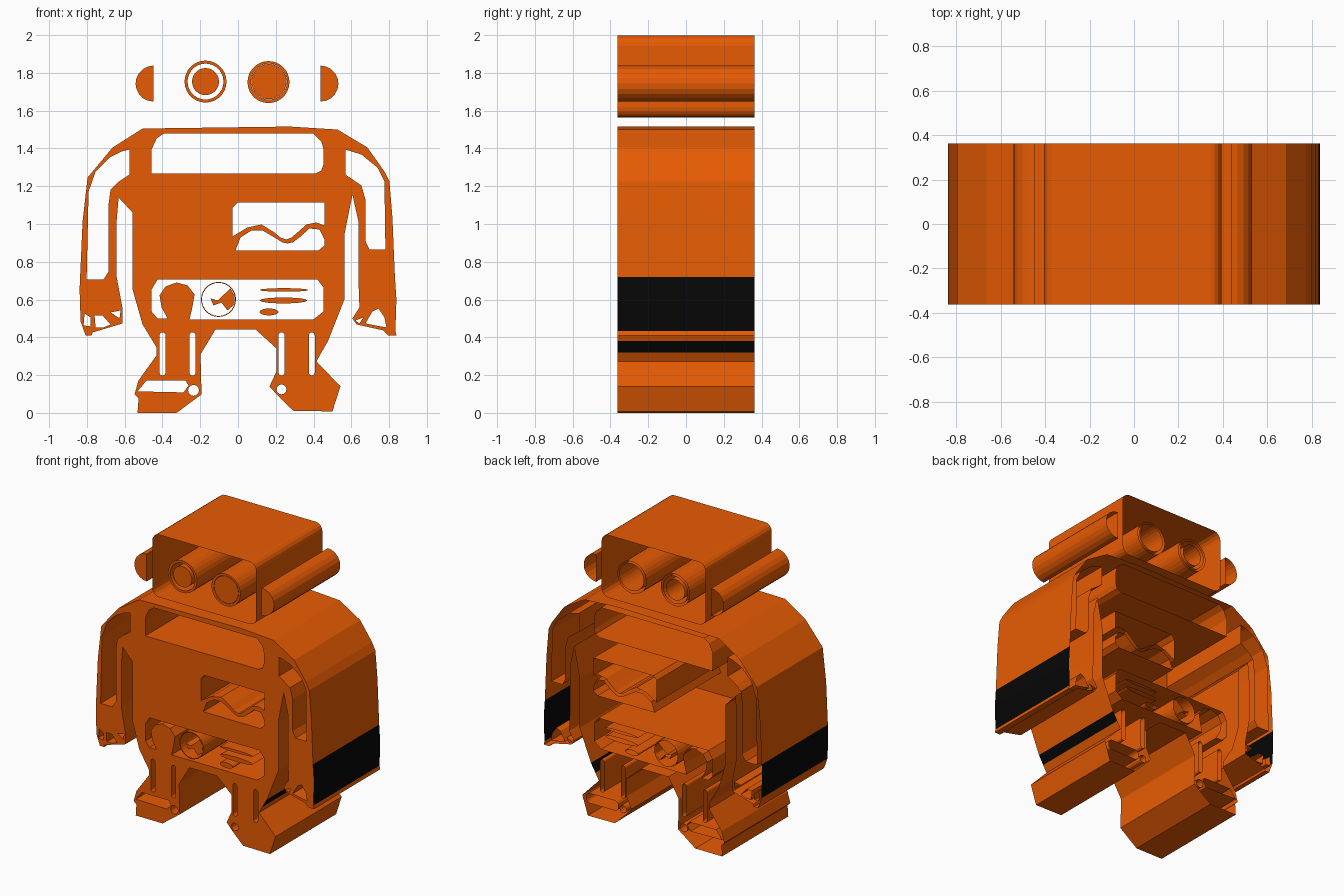
import bpy, bmesh, math
from mathutils import Vector

if "Cube" in bpy.data.objects:
    bpy.data.objects.remove(bpy.data.objects["Cube"])

orange = bpy.data.materials.new("orange")
orange.diffuse_color = (0.80, 0.105, 0.001, 1)
orange.use_nodes = True
orange.node_tree.nodes["Principled BSDF"].inputs["Base Color"].default_value = orange.diffuse_color
black = bpy.data.materials.new("black")
black.diffuse_color = (0.002, 0.002, 0.002, 1)
black.use_nodes = True
black.node_tree.nodes["Principled BSDF"].inputs["Base Color"].default_value = black.diffuse_color

FRONT, BACK = -0.363, 0.363
UNIT, CX, GROUND = 189.0, 238.5, 413.5      # profile drawing units -> model units


def oval(cx, cz, rx, rz=None, n=28):
    rz = rz or rx
    return [(cx + rx * math.cos(2 * math.pi * i / n),
             cz + rz * math.sin(2 * math.pi * i / n)) for i in range(n)]


def rounded(x0, z0, x1, z1, r, n=4):
    pts = []
    corners = ((x1 - r, z1 - r), (x0 + r, z1 - r), (x0 + r, z0 + r), (x1 - r, z0 + r))
    for k, (cx, cz) in enumerate(corners):
        for i in range(n + 1):
            a = math.pi / 2 * (k + i / n)
            pts.append((cx + r * math.cos(a), cz + r * math.sin(a)))
    return pts


def sheet_part(name, outline, holes=(), cap=True):
    """Front sheet with holes, every rim drawn straight back; rear left open."""
    bm = bmesh.new()
    rims = []
    for loop in [outline, *holes]:
        vs = [bm.verts.new(((x - CX) / UNIT, FRONT, (GROUND - z) / UNIT)) for x, z in loop]
        rims += [bm.edges.new((vs[i - 1], vs[i])) for i in range(len(vs))]
    if cap:
        bmesh.ops.triangle_fill(bm, edges=rims, use_beauty=True, normal=Vector((0, -1, 0)))
    new = bmesh.ops.extrude_edge_only(bm, edges=rims)["geom"]
    for v in new:
        if isinstance(v, bmesh.types.BMVert):
            v.co.y = BACK
    bmesh.ops.recalc_face_normals(bm, faces=bm.faces[:])
    if sum(f.normal.y * f.calc_area() for f in bm.faces) > 0:
        bmesh.ops.reverse_faces(bm, faces=bm.faces[:])
    me = bpy.data.meshes.new(name)
    bm.to_mesh(me)
    bm.free()
    me.materials.append(orange)
    ob = bpy.data.objects.new(name, me)
    bpy.context.collection.objects.link(ob)
    return ob


# Body outline: right arm, right leg, left leg, left arm
right_arm = [(143, 129), (290, 127), (338, 130), (368, 148), (385, 172), (390, 182),
             (393, 218), (395.5, 277.5), (397, 300), (396, 331.5), (397, 336), (389, 336),
             (384, 331), (357, 325), (353, 319), (360, 308), (359, 280), (359, 222),
             (353, 195)]
right_leg = [(345, 235), (345, 300), (328.5, 341.7), (322, 353), (317, 362), (341, 387),
             (333, 412), (294, 411.5), (278, 396), (270, 387), (277, 372), (277, 349),
             (256, 330)]
left_leg = [(216, 330), (201, 355), (202, 395), (177, 413.5), (138, 413.5), (139, 399),
            (135, 395), (139, 381), (157, 356), (157, 348), (143, 325), (133, 290),
            (133, 213)]
left_arm = [(119, 198), (117, 222), (117, 277), (123, 309), (123, 324), (93, 333),
            (92, 336), (86, 336), (81, 322), (80, 290), (80.5, 277.5), (83, 222),
            (88, 178), (113, 148)]

# Openings in the chest and belly
chest_window = [(152, 174), (152, 150), (157, 139), (164, 134), (314, 134), (322, 142),
                (324, 150), (324, 165), (322, 171), (316, 174)]
screen_top = [(233, 237), (233, 208), (238, 203), (325, 203), (325, 226), (317, 223),
              (307, 225), (298, 233), (292, 238), (287, 240), (281, 238), (275, 233),
              (262, 225), (248, 228)]
screen_low = [(236, 251), (241, 238), (252, 231), (263, 231), (275, 238), (283, 243),
              (288, 244), (293, 243), (300, 238), (310, 229), (320, 230), (325, 240),
              (325, 246), (319, 251)]
belly_panel = [(152, 312), (152, 290), (158, 280), (318, 280), (324, 288), (324, 312),
               (314, 320), (190, 320), (193, 307), (195, 295), (188, 286), (177, 283),
               (166, 287), (160, 296), (162, 308), (168, 319), (158, 319)]

# Openings in the arms and hands
left_sleeve = [(130, 150), (130, 175), (118, 183), (111, 190), (109, 205), (109, 272),
               (104, 280), (87, 280), (89, 192), (96, 172), (110, 158), (122, 152)]
right_sleeve = [(346, 150), (362, 155), (378, 168), (385, 182), (386, 250), (370, 250),
                (366, 242), (366, 200), (362, 186), (346, 175)]
finger_gaps = [
    [(84, 326), (85, 314), (91, 318), (91, 327)],
    [(96, 328), (95, 316), (103, 316), (111, 325), (104, 328)],
    [(111, 313), (121, 311), (120, 319)],
    [(366, 324), (373, 312), (379, 309), (385, 318), (387, 328), (376, 326)],
    [(356, 321), (364, 318), (360, 324)],
]

# Openings in the legs and feet
leg_slots = [rounded(x, 333, x + 6, 376, 2.9) for x in (160, 190, 279, 309.3)]
left_foot_gap = [(138, 392), (147, 381), (186, 381), (189, 386), (184, 393)]
ankles = [oval(194, 391, 5.5, n=12), oval(282, 390, 5, n=12)]

body = sheet_part("body", right_arm + right_leg + left_leg + left_arm,
                  [chest_window, screen_top, screen_low, belly_panel, left_sleeve,
                   right_sleeve, left_foot_gap, *finger_gaps, *leg_slots, *ankles])

# Black outer sides of the hands and of one thigh
body.data.materials.append(black)
for f in body.data.polygons:
    x, z = f.center.x, f.center.z
    if abs(f.normal.y) < 0.5:
        hand = abs(x) > 0.824 and 0.43 < z < 0.72
        thigh = 0.43 < x < 0.49 and 0.32 < z < 0.38
        f.material_index = int(hand or thigh)

sheet_part("right_toe_rim", rounded(289, 382, 335, 395, 5), cap=False)

# Dial with its pointer, and three dashes, inside the belly panel
sheet_part("dial_rim", oval(219, 300, 17.5), [oval(219, 300, 16.6)])
sheet_part("dial_pointer", [(211, 299), (218, 301), (231, 289), (235, 296), (235, 305),
                            (228, 311), (222, 303), (214, 306)])
for i, (x1, z, h) in enumerate(((309, 290.5, 1.8), (308, 301, 3), (279, 312.5, 3.5))):
    sheet_part(f"belly_dash_{i + 1}", oval((260 + x1) / 2, z, (x1 - 260) / 2, h, 14))

# Head shell, open front and back
sheet_part("head_shell", rounded(162, 36, 313, 118, 10), cap=False)

# Eyes
sheet_part("left_eye_ring", oval(206, 82, 21), [oval(206, 82, 18)])
sheet_part("left_eye_pupil", oval(206, 82, 13.5))
sheet_part("right_eye_ring", oval(269, 82.5, 21), [oval(269.5, 82, 18)])
sheet_part("right_eye_pupil", oval(269.5, 82, 17.6))

# Half-round ears
for side, flat, s in (("left", 154, -1), ("right", 321, 1)):
    arc = [(flat + s * 18 * math.cos(a), 84 + 18 * math.sin(a))
           for a in (math.pi * (i / 10 - 0.5) for i in range(11))]
    sheet_part(f"{side}_ear", arc)
